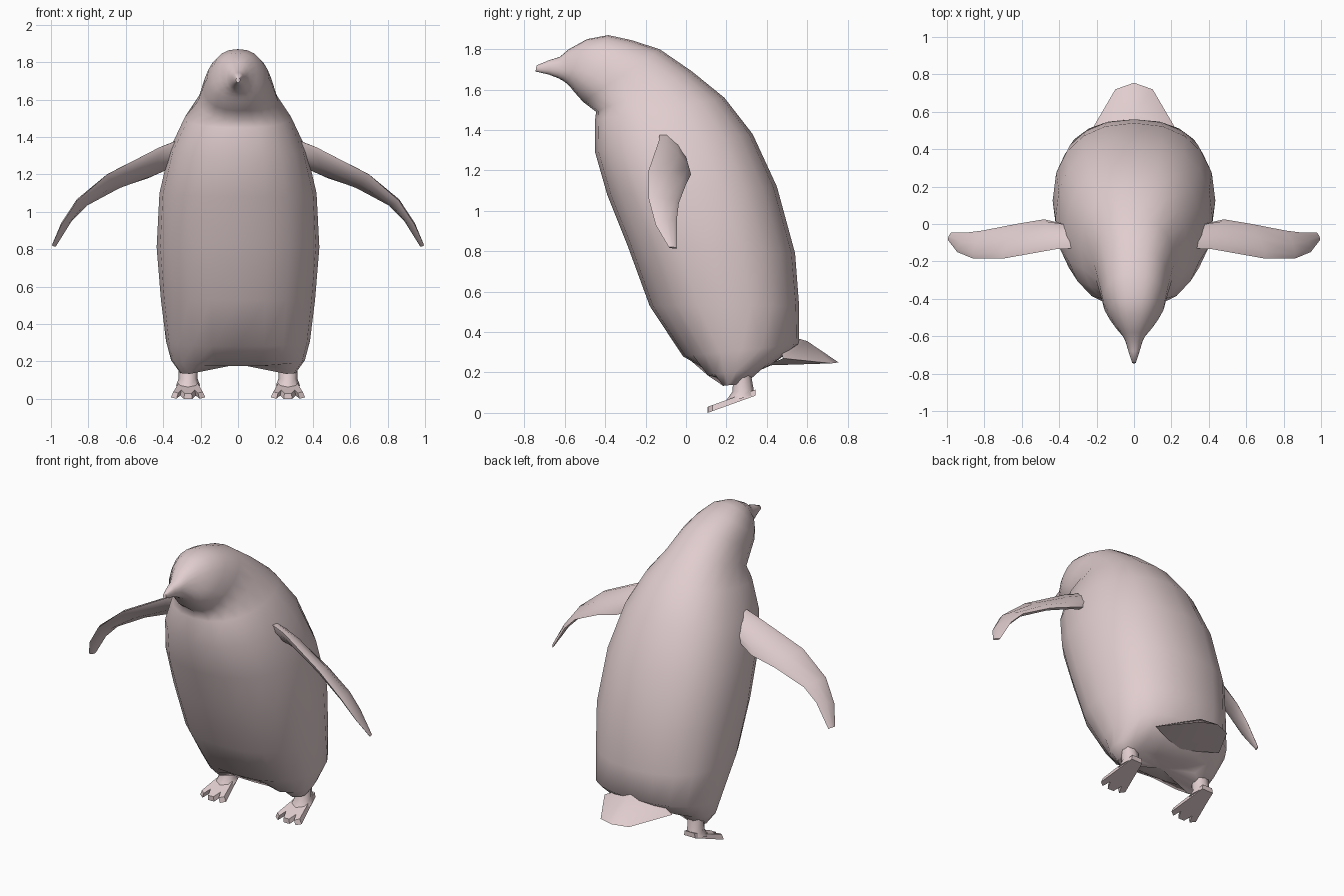
import bpy, bmesh, math
from mathutils import Vector

cube = bpy.data.objects.get("Cube")
if cube:
    bpy.data.objects.remove(cube, do_unlink=True)

# One colour for everything
skin = bpy.data.materials.new("pale pink")
skin.use_nodes = True
PINK = (0.75, 0.61, 0.62, 1)
skin.diffuse_color = PINK
skin.node_tree.nodes["Principled BSDF"].inputs["Base Color"].default_value = PINK


def finish(name, bm, angle):
    bmesh.ops.recalc_face_normals(bm, faces=bm.faces)
    mesh = bpy.data.meshes.new(name)
    bm.to_mesh(mesh)
    bm.free()
    mesh.materials.append(skin)
    obj = bpy.data.objects.new(name, mesh)
    bpy.context.collection.objects.link(obj)
    bpy.ops.object.select_all(action="DESELECT")
    obj.select_set(True)
    bpy.context.view_layer.objects.active = obj
    bpy.ops.object.shade_smooth_by_angle(angle=math.radians(angle))
    return obj


def signed_power(value, power):
    return math.copysign(abs(value) ** power, value)


def loft(sections, sides, power=1.0):
    """Skin rounded rings; each is two opposite points and a half-width vector."""
    bm = bmesh.new()
    rings = []
    for a, b, half in sections:
        a, b, half = Vector(a), Vector(b), Vector(half)
        ring = []
        for i in range(sides):
            t = math.tau * i / sides
            along, across = (signed_power(f(t), power) for f in (math.cos, math.sin))
            ring.append(bm.verts.new((a + b) / 2 + (a - b) / 2 * along + half * across))
        rings.append(ring)
    for low, high in zip(rings, rings[1:]):
        for i in range(sides):
            j = (i + 1) % sides
            bm.faces.new((low[i], low[j], high[j], high[i]))
    for ring in (rings[0], rings[-1]):
        cap = bm.faces.new(ring)
        bmesh.ops.poke(bm, faces=[cap])
    return bm


# Body, head and beak: front y, front z, back y, back z, half width
profile = [
    (.15, .13, .33, .15, .31), (.08, .18, .42, .235, .358),
    (-.015, .28, .56, .34, .385), (-.18, .53, .56, .53, .412),
    (-.29, .83, .54, .79, .435), (-.39, 1.08, .45, 1.12, .42),
    (-.45, 1.29, .33, 1.38, .365), (-.45, 1.45, .19, 1.56, .285),
    (-.445, 1.49, .03, 1.69, .215), (-.51, 1.54, -.13, 1.8, .185),
    (-.55, 1.585, -.27, 1.845, .165), (-.57, 1.61, -.385, 1.87, .135),
    (-.59, 1.63, -.49, 1.85, .1), (-.61, 1.645, -.58, 1.8, .062),
    (-.635, 1.658, -.625, 1.762, .045), (-.68, 1.675, -.68, 1.745, .03),
    (-.745, 1.69, -.74, 1.72, .01),
]
bm = loft([((0, fy, fz), (0, by, bz), (w, 0, 0)) for fy, fz, by, bz, w in profile], 20, .88)
# Arch the underside between the legs
for v in bm.verts:
    if v.co.z < .19 and abs(v.co.x) < .2:
        v.co.z += .045
finish("body", bm, 60)

# Tail: a ridged wedge
bm = bmesh.new()
half_outline = [(.24, .48, .27), (.1, .72, .245)]
rim = [(-x, y, z) for x, y, z in half_outline] + [(0, .755, .25)] + half_outline[::-1]
ridge, under = (bm.verts.new(p) for p in ((0, .6, .355), (0, .4, .235)))
crown = bm.verts.new((0, .45, .4))
rim = [bm.verts.new(p) for p in rim]
for p, q in zip(rim, rim[1:]):
    bm.faces.new((p, q, ridge))
    bm.faces.new((p, q, under))
bm.faces.new((rim[0], ridge, crown))
bm.faces.new((rim[-1], ridge, crown))
bm.faces.new((rim[0], crown, rim[-1], under))
finish("tail", bm, 50)

# Flippers: leading edge, trailing edge, half thickness
flipper = [
    ((.3, -.13, 1.39), (.33, -.01, 1.25), .04),
    ((.42, -.135, 1.345), (.48, .025, 1.18), .03),
    ((.7, -.185, 1.2), (.63, 0, 1.13), .024),
    ((.86, -.185, 1.06), (.81, -.035, 1.04), .02),
    ((.945, -.15, .93), (.89, -.045, .96), .015),
    ((.995, -.085, .82), (.975, -.045, .815), .006),
]
# Half outline of a webbed foot, heel to middle toe, relative to the foot centre
foot_half = [(.04, .345), (.062, .25), (.092, .13), (.062, .11),
             (.042, .155), (.022, .107)]

for side, word in ((1, "left"), (-1, "right")):
    sections = []
    for i, (lead, trail, thick) in enumerate(flipper):
        a, b = Vector(lead), Vector(trail)
        before, after = flipper[max(i - 1, 0)], flipper[min(i + 1, len(flipper) - 1)]
        run = Vector(after[0]) + Vector(after[1]) - Vector(before[0]) - Vector(before[1])
        normal = run.cross(a - b).normalized() * thick
        sections.append([Vector((p.x * side, p.y, p.z)) for p in (a, b, normal)])
    finish(word + "_flipper", loft(sections, 8), 60)

    # Sloping foot with three toes
    bm = bmesh.new()
    outline = foot_half + [(-x, y) for x, y in foot_half[::-1]]
    sole, top = [], []
    for x, y in outline:
        z = max(0, (y - .107) * .36)
        sole.append(bm.verts.new((side * .267 + x, y, z)))
        top.append(bm.verts.new((side * .267 + x * .85, y, z + .03)))
    bm.faces.new(sole)
    bm.faces.new(top)
    for i in range(len(outline)):
        j = (i + 1) % len(outline)
        bm.faces.new((sole[i], sole[j], top[j], top[i]))
    finish(word + "_foot", bm, 50)

    # Ankle flowing into the foot
    x = side * .267
    ankle = [((x, .19, .05), (x, .345, .09), (.065, 0, 0)),
             ((x, .23, .105), (x, .335, .115), (.05, 0, 0)),
             ((x, .235, .2), (x, .32, .2), (.055, 0, 0))]
    finish(word + "_ankle", loft(ankle, 8), 60)
